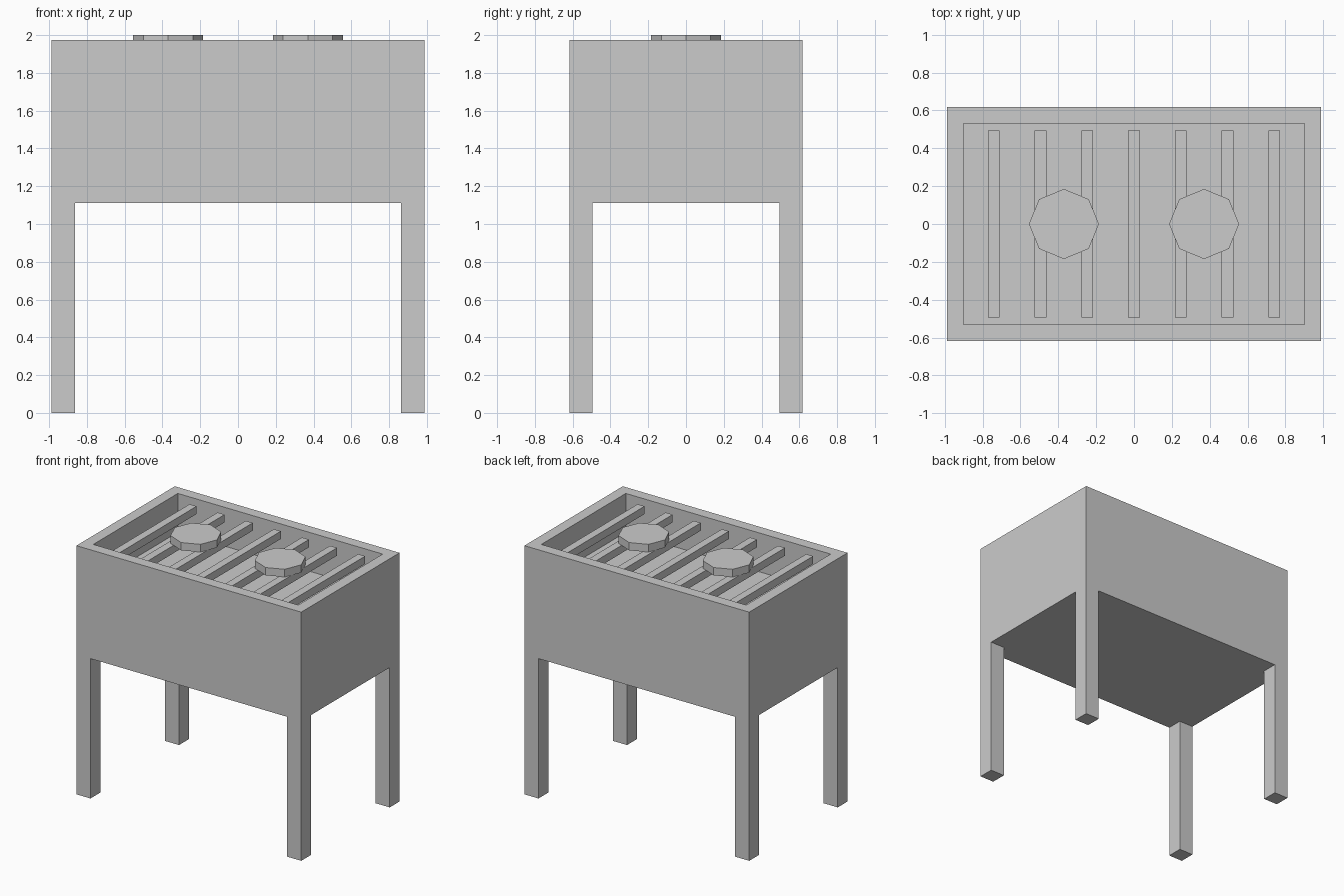
import bpy, bmesh, math

if "Cube" in bpy.data.objects:
    bpy.data.objects.remove(bpy.data.objects["Cube"])

U = 2 / 16.2  # model unit: the stand is 16 units wide, 16.2 tall


def add_object(name, bm):
    bmesh.ops.recalc_face_normals(bm, faces=bm.faces)
    mesh = bpy.data.meshes.new(name)
    bm.to_mesh(mesh)
    bm.free()
    obj = bpy.data.objects.new(name, mesh)
    bpy.context.collection.objects.link(obj)
    return obj


def box_bmesh(lo, hi):
    """Box between two corners given in model units."""
    bm = bmesh.new()
    bmesh.ops.create_cube(bm, size=1)
    for v in bm.verts:
        v.co = [U * (a + (c + 0.5) * (b - a)) for a, b, c in zip(lo, hi, v.co)]
    return bm


# Fire box: solid block with a recessed tray in the top
bm = box_bmesh((-8, -5, 9), (8, 5, 16))
top = max(bm.faces, key=lambda f: f.calc_center_median().z)
bmesh.ops.inset_region(bm, faces=[top], thickness=U)
tray = bmesh.ops.extrude_discrete_faces(bm, faces=[top])["faces"][0]
bmesh.ops.translate(bm, verts=tray.verts, vec=(0, 0, -2.5 * U))
add_object("fire_box", bm)

# Four corner legs
for sx, side in ((-1, "left"), (1, "right")):
    for sy, end in ((-1, "front"), (1, "back")):
        x, y = sx * 7.5, sy * 4.5
        add_object(f"{end}_{side}_leg",
                   box_bmesh((x - 0.5, y - 0.5, 0), (x + 0.5, y + 0.5, 9)))

# Grill bars spanning the tray
for i in range(7):
    x = -6 + 2 * i
    add_object(f"grill_bar_{i + 1}",
               box_bmesh((x - 0.25, -4, 15.2), (x + 0.25, 4, 15.7)))

# Two octagonal patties resting on the bars
for x, side in ((-3, "left"), (3, "right")):
    bm = bmesh.new()
    ring = [bm.verts.new((U * (x + 1.5 * math.cos(k * math.pi / 4)),
                          U * 1.5 * math.sin(k * math.pi / 4), U * 15.7))
            for k in range(8)]
    base = bm.faces.new(ring)
    cap = bmesh.ops.extrude_face_region(bm, geom=[base], use_keep_orig=True)["geom"]
    bmesh.ops.translate(bm, vec=(0, 0, 0.5 * U),
                        verts=[g for g in cap if isinstance(g, bmesh.types.BMVert)])
    add_object(f"{side}_patty", bm)
